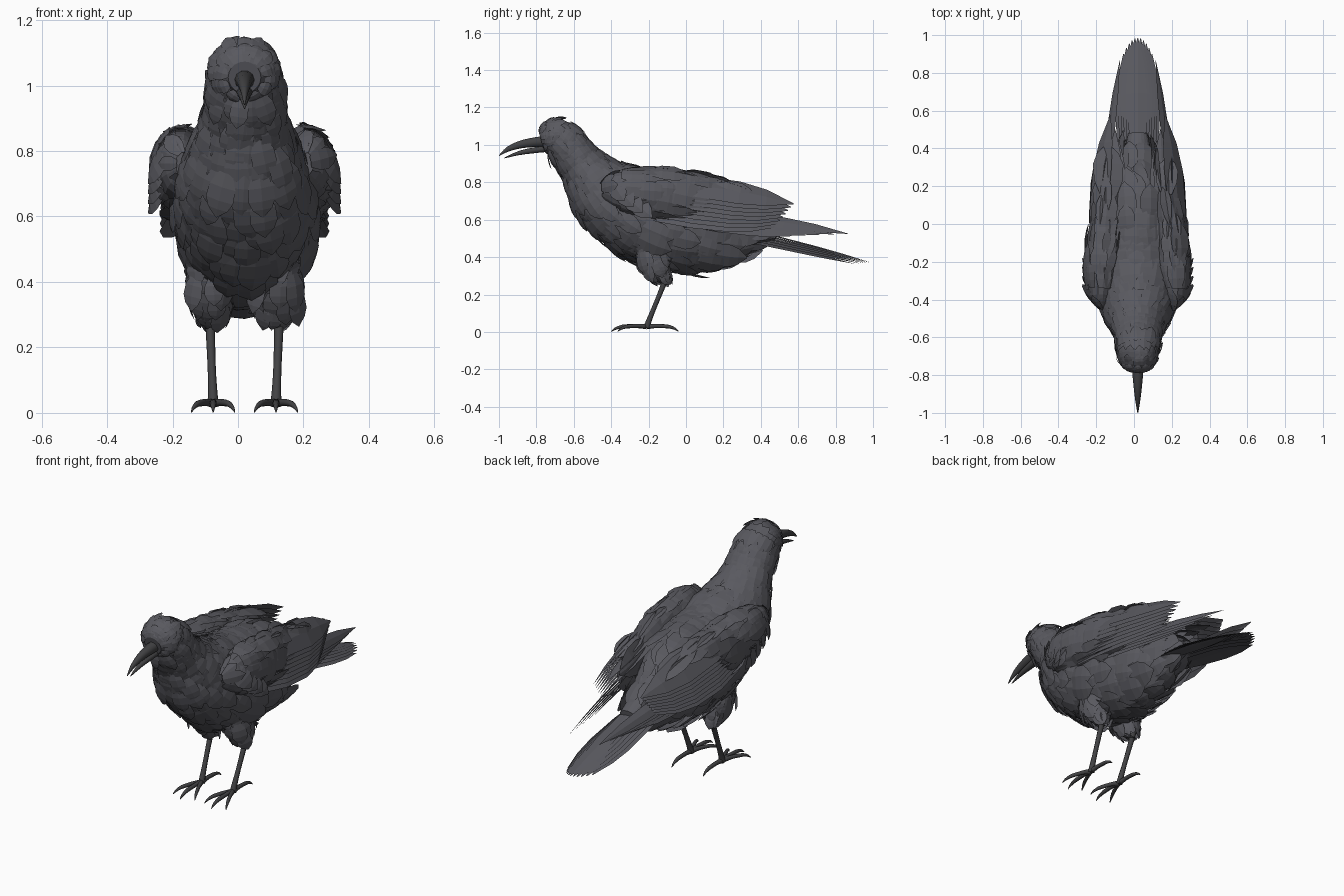
import bpy, bmesh, math, random
from mathutils import Vector as V

if "Cube" in bpy.data.objects:
    bpy.data.objects.remove(bpy.data.objects["Cube"])

random.seed(4)
CX = 0.02            # symmetry plane of the bird


def material(name, c):
    m = bpy.data.materials.new(name)
    m.diffuse_color = (*c, 1)
    m.use_nodes = True
    m.node_tree.nodes["Principled BSDF"].inputs["Base Color"].default_value = m.diffuse_color
    return m


PLUME = material("plumage", (0.1, 0.1, 0.115))
HORN = material("horn", (0.055, 0.055, 0.058))


def finish(name, bm, mat, smooth=False):
    me = bpy.data.meshes.new(name)
    bm.to_mesh(me)
    bm.free()
    me.materials.append(mat)
    for p in me.polygons:
        p.use_smooth = smooth
    ob = bpy.data.objects.new(name, me)
    bpy.context.collection.objects.link(ob)
    return ob


# Tapered body through stations (x, y, z, half width, half height)
class Loft:
    def __init__(self, st):
        self.st, self.top = st, len(st) - 1

    def at(self, u):
        u = min(max(u, 0), self.top)
        i = min(int(u), self.top - 1)
        t = u - i
        p = [self.st[min(max(i + k, 0), self.top)] for k in (-1, 0, 1, 2)]
        return [0.5 * (2 * b + (c - a) * t + (2 * a - 5 * b + 4 * c - d) * t * t
                       + (3 * b - a - 3 * c + d) * t ** 3) for a, b, c, d in zip(*p)]

    def axis(self, u):
        return V(self.at(min(u + .05, self.top))[:3]) - V(self.at(max(u - .05, 0))[:3])

    def point(self, u, a):
        x, y, z, w, h = self.at(u)
        d = self.axis(u)
        up = V((0, -d.z, d.y)).normalized()
        return V((x, y, z)) + V((w * math.cos(a), 0, 0)) + up * h * math.sin(a)

    def mesh(self, bm, sides, per=3):
        rings = []
        for r in range(self.top * per + 1):
            rings.append([bm.verts.new(self.point(r / per, 2 * math.pi * k / sides))
                          for k in range(sides)])
        for a, b in zip(rings, rings[1:]):
            for k in range(sides):
                j = (k + 1) % sides
                bm.faces.new((a[k], a[j], b[j], b[k]))
        bm.faces.new(rings[0][::-1])
        bm.faces.new(rings[-1])


# One pointed, slightly ridged feather
def feather(bm, base, tip, n, w, arch=0.04):
    d = tip - base
    side = d.cross(n).normalized()
    n = side.cross(d).normalized()
    rows = []
    for t, k in ((0, .5), (.3, .95), (.6, 1), (.8, .72), (1, .04)):
        c = base + d * t + n * (arch * d.length * 4 * t * (1 - t))
        rows.append([bm.verts.new(c + side * w * k * s + n * w * (.15 * k if s == 0 else 0))
                     for s in (-1, 0, 1)])
    for a, b in zip(rows, rows[1:]):
        for i in (0, 1):
            bm.faces.new((a[i], a[i + 1], b[i + 1], b[i]))


# Overlapping, ruffled rows of feathers over a loft
def cover(bm, loft, l0, l1, start=0.1, end=None, wide=0.3, lift=0.08, down=0):
    u, row = start, 0
    end = end or loft.top - .1
    while u < end:
        L = l0 + (l1 - l0) * min(1, u / (loft.top * .7))
        x, y, z, w, h = loft.at(u)
        n_around = max(6, int(math.pi * (w + h) / (L * wide * 1.3)))
        for k in range(n_around):
            a = 2 * math.pi * (k + .5 * (row % 2) + random.uniform(-.25, .25)) / n_around
            p = loft.point(u, a)
            t = loft.point(min(u + .1, loft.top), a) - loft.point(max(u - .1, 0), a)
            t = (t + loft.axis(u)).normalized()
            n = (loft.point(u, a + .05) - loft.point(u, a - .05)).cross(t).normalized()
            if n.dot(p - V((x, y, z))) < 0:
                n = -n
            ll = L * random.uniform(.8, 1.25)
            sag = down * max(0, -math.sin(a))
            t = (t + V((random.uniform(-.14, .14), 0, random.uniform(-.1, .05) - sag))).normalized()
            feather(bm, p - t * ll * .15 + n * .002,
                    p + t * ll * .85 + n * ll * random.uniform(-.1, lift), n, ll * wide)
        u += .42 * L / max(loft.axis(u).length * 10, .03)
        row += 1


# Head, neck and trunk
trunk = Loft([(CX, -.775, 1.025, .05, .05), (CX, -.735, 1.035, .088, .085),
              (CX, -.67, 1.03, .11, .105), (CX, -.57, .908, .125, .118),
              (CX, -.435, .748, .188, .193), (CX, -.23, .625, .21, .235),
              (CX, 0, .58, .19, .24), (CX, .18, .545, .138, .183),
              (CX, .34, .53, .085, .085), (CX, .48, .51, .05, .03)])
bm = bmesh.new()
trunk.mesh(bm, 20)
finish("trunk", bm, PLUME)
bm = bmesh.new()
cover(bm, trunk, .04, .19, start=1.0, end=8.0, lift=.1, down=.08)
finish("body_feathers", bm, PLUME)

# Short face feathers swept back from the beak
bm = bmesh.new()
for u, count in ((.1, 9), (.4, 13), (.75, 16)):
    for k in range(count):
        a = 2 * math.pi * (k + random.random() * .5) / count
        p, q = trunk.point(u, a), trunk.point(u + .9, a)
        n = p - V(trunk.at(u)[:3]) + V((0, -.05, 0))
        feather(bm, p, q + n.normalized() * random.uniform(.002, .014), n, .022, .12)
finish("face_feathers", bm, PLUME)

# Beak, slightly open
for name, st in (
        ("upper_beak", [(CX, -.72, 1.02, .034, .034), (CX, -.80, 1.015, .028, .028),
                        (CX, -.88, 1.003, .02, .022), (CX, -.95, .978, .011, .014),
                        (CX, -1.0, .942, .002, .002)]),
        ("lower_beak", [(CX, -.72, .985, .028, .022), (CX, -.80, .973, .021, .017),
                        (CX, -.89, .957, .013, .012), (CX, -.97, .93, .002, .002)])):
    bm = bmesh.new()
    Loft(st).mesh(bm, 10)
    finish(name, bm, HORN, True)

# Tail: stacked long feathers, the middle ones on top
bm = bmesh.new()
for i in range(11):
    s = (i - 5) / 5
    feather(bm, V((CX + .06 * s, .25, .565 - .065 * abs(s))),
            V((CX + .075 * s, .985 - .085 * s * s, .372 - .008 * abs(s))),
            V((.15 * s, .25, 1)), .05, .004)
finish("tail_feathers", bm, PLUME)

for s, side in ((-1, "left"), (1, "right")):
    def at(o, y, z):
        return V((CX + s * o, y, z))

    # Folded wing: shoulder mass and coverts
    wing = Loft([(CX + s * o, y, z, w, h) for o, y, z, w, h in (
        (.19, -.44, .76, .02, .04), (.198, -.38, .76, .06, .093), (.188, -.22, .745, .084, .123),
        (.173, 0, .715, .063, .123), (.153, .2, .685, .04, .1), (.138, .36, .655, .015, .05))])
    bm = bmesh.new()
    wing.mesh(bm, 14)
    finish(side + "_wing", bm, PLUME)
    bm = bmesh.new()
    cover(bm, wing, .1, .24, end=4.0, wide=.27, lift=.06)
    # loose feathers at the bend of the wing
    for j in range(4):
        feather(bm, at(.22, -.40 + .03 * j, .82 - .03 * j), at(.295, -.33 + .05 * j, .70 - .03 * j),
                V((s, -.6, .4)), .05)
    finish(side + "_wing_coverts", bm, PLUME)

    # Flight feathers: broad upper blades, inner ones over the back, slim long primaries
    bm = bmesh.new()
    for i in range(8):
        k = i / 7
        feather(bm, at(.215, -.16, .80 - .18 * k),
                at(.145 + .02 * k, .575 - .1 * k, .685 - .125 * k),
                V((s * .75, 0, .62)), .078, .03)
    for i in range(2):
        feather(bm, at(.13 - .02 * i, -.08, .81), at(.12 - .02 * i, .5 - .06 * i, .675 - .02 * i),
                V((s * .3, .2, 1)), .045, .02)
    for i in range(5):
        feather(bm, at(.19, .0, .66 - .02 * i), at(.095 + .012 * i, .865 - .075 * i, .525 - .003 * i),
                V((s * .8, 0, .6)), .036, .01)
    finish(side + "_flight_feathers", bm, PLUME)

    # Feathered thigh
    thigh = Loft([(CX + s * .1, y, z, w, h) for y, z, w, h in (
        (-.19, .50, .06, .07), (-.18, .42, .072, .083), (-.155, .35, .06, .063),
        (-.125, .30, .03, .03), (-.115, .275, .014, .014))])
    bm = bmesh.new()
    thigh.mesh(bm, 12)
    cover(bm, thigh, .12, .08, end=3.0, wide=.33, lift=.16)
    finish(side + "_thigh", bm, PLUME)

    # Shank and knuckle
    bm = bmesh.new()
    Loft([(CX + s * o, y, z, r, r) for o, y, z, r in (
        (.105, -.10, .31, .017), (.104, -.125, .24, .014), (.1, -.17, .13, .0125),
        (.097, -.2, .055, .015), (.096, -.21, .022, .018))]).mesh(bm, 8)
    finish(side + "_shank", bm, HORN, True)

    # Toes with claws: three forward, one back
    bm = bmesh.new()
    for dx, dy in ((0, -.19), (-.066, -.155), (.066, -.155), (0, .17)):
        Loft([(CX + s * .096 + dx * t, -.21 + dy * t, z, r, r) for t, z, r in (
            (0, .028, .014), (.3, .032, .011), (.6, .03, .0105), (.75, .026, .009),
            (.9, .016, .006), (1, .002, .0015))]).mesh(bm, 8, 2)
    finish(side + "_foot", bm, HORN, True)
